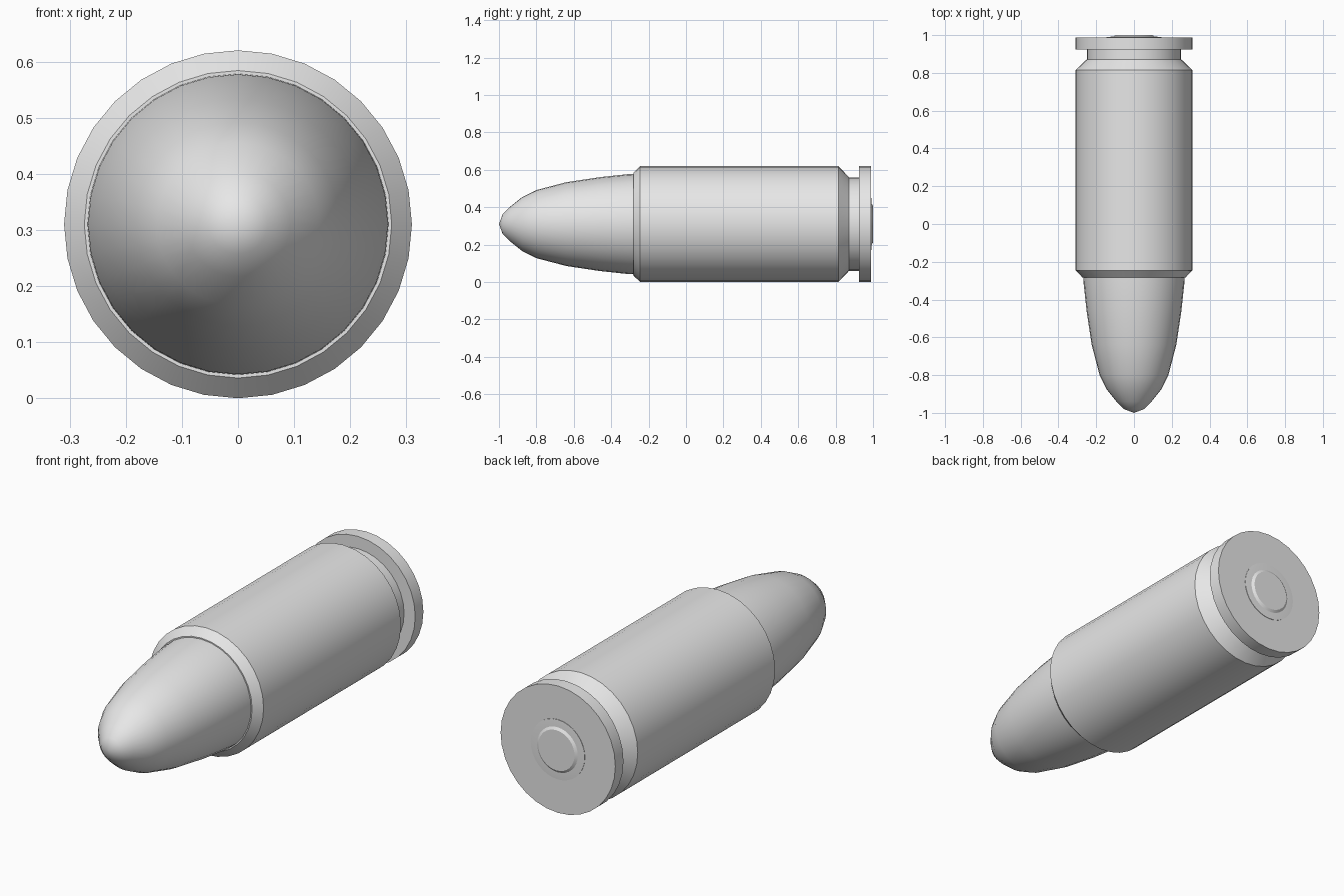
import bpy
import bmesh
from math import pi, radians
from mathutils import Vector

RADIUS = 0.31
SIDES = 32

cube = bpy.data.objects.get("Cube")
if cube:
    bpy.data.objects.remove(cube, do_unlink=True)

metal = bpy.data.materials.new("grey_metal")
metal.use_nodes = True
metal.diffuse_color = (0.8, 0.8, 0.8, 1)
metal.node_tree.nodes["Principled BSDF"].inputs["Base Color"].default_value = (0.8, 0.8, 0.8, 1)


def lathe(name, profile):
    """Spin (radius, y) points around the long axis and smooth the gentle edges."""
    bm = bmesh.new()
    verts = [bm.verts.new((0, y, r)) for r, y in profile]
    edges = [bm.edges.new(pair) for pair in zip(verts, verts[1:])]
    bmesh.ops.spin(bm, geom=verts + edges, cent=(0, 0, 0), axis=(0, 1, 0),
                   angle=2 * pi, steps=SIDES, use_duplicate=False)
    bmesh.ops.remove_doubles(bm, verts=bm.verts, dist=0.0005)
    bmesh.ops.recalc_face_normals(bm, faces=bm.faces)
    bmesh.ops.translate(bm, verts=bm.verts, vec=Vector((0, 0, RADIUS)))
    mesh = bpy.data.meshes.new(name)
    bm.to_mesh(mesh)
    bm.free()
    mesh.materials.append(metal)
    obj = bpy.data.objects.new(name, mesh)
    bpy.context.collection.objects.link(obj)
    bpy.ops.object.select_all(action="DESELECT")
    obj.select_set(True)
    bpy.context.view_layer.objects.active = obj
    bpy.ops.object.shade_smooth_by_angle(angle=radians(30))
    return obj


# Rounded nose, closed inside the casing
lathe("nose", [(0, -1), (0.053, -0.98), (0.093, -0.94), (0.145, -0.875),
               (0.182, -0.8), (0.224, -0.64), (0.251, -0.46),
               (0.267, -0.31), (0.27, -0.24), (0, -0.24)])

# Casing with tapered mouth, extraction groove and rim
lathe("casing", [(0, -0.25), (0.267, -0.25), (0.267, -0.282), (0.274, -0.282),
                 (RADIUS, -0.245), (RADIUS, 0.815), (0.25, 0.872),
                 (0.25, 0.925), (RADIUS, 0.925), (RADIUS, 0.988), (0, 0.988)])

# Shallow collar and raised button in the middle of the base
lathe("base_collar", [(0, 0.98), (0.146, 0.98), (0.146, 0.99), (0.115, 0.992),
                      (0, 0.992)])
lathe("base_button", [(0, 0.985), (0.113, 0.985), (0.113, 0.99), (0.098, 1),
                      (0, 1)])
